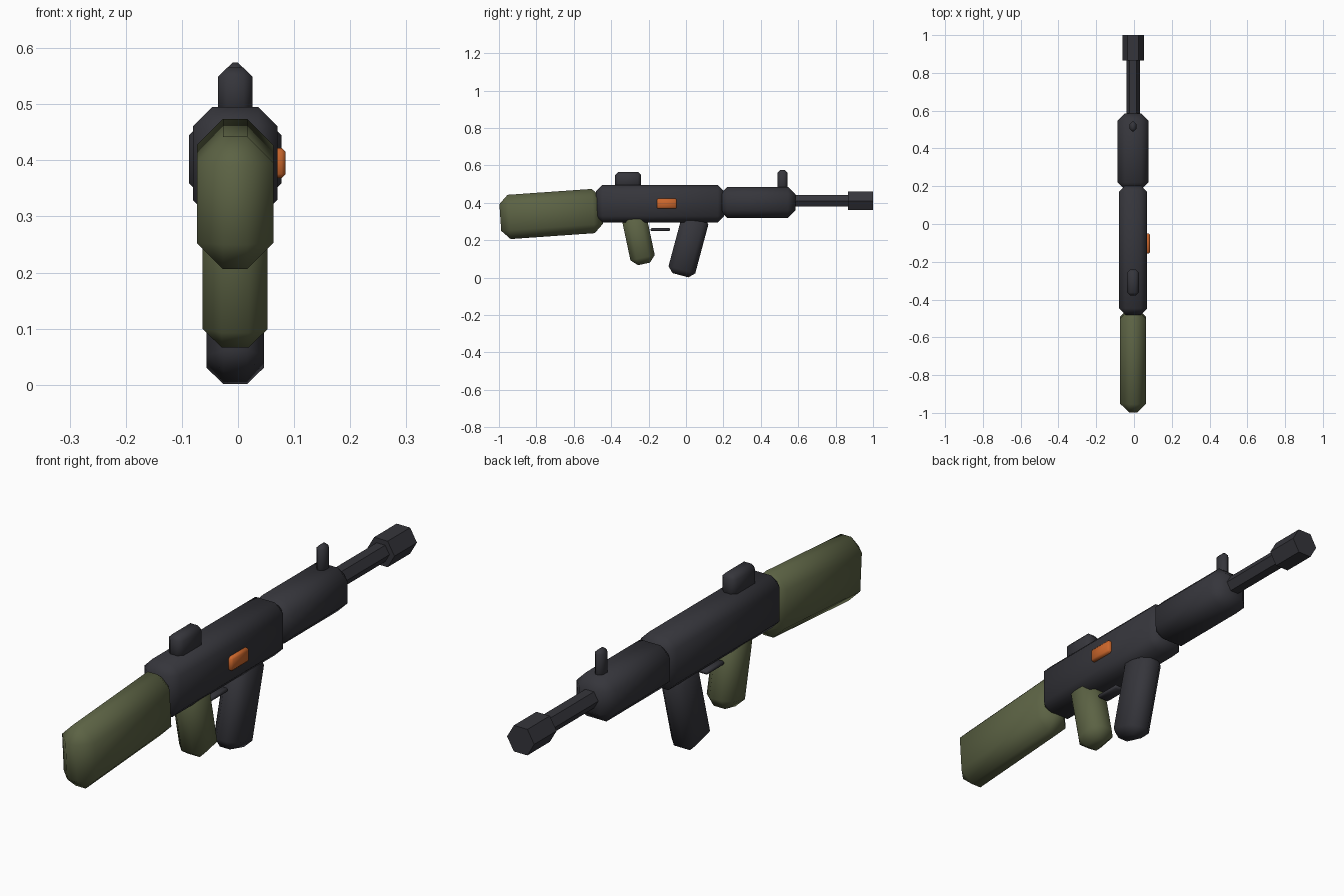
import bpy
import bmesh
from math import radians, pi
from mathutils import Matrix, Vector

default = bpy.data.objects.get("Cube")
if default:
    bpy.data.objects.remove(default, do_unlink=True)

MID = -0.005  # the side button offsets the centre line slightly


def make_material(name, rgb):
    mat = bpy.data.materials.new(name)
    mat.use_nodes = True
    colour = (*rgb, 1.0)
    mat.diffuse_color = colour
    mat.node_tree.nodes["Principled BSDF"].inputs["Base Color"].default_value = colour
    return mat


metal = make_material("dark metal", (0.036, 0.036, 0.044))
olive = make_material("olive green", (0.107, 0.124, 0.058))
orange = make_material("orange", (0.60, 0.135, 0.025))


def finish(name, bm, mat, location, tilt=0):
    bmesh.ops.recalc_face_normals(bm, faces=bm.faces)
    mesh = bpy.data.meshes.new(name)
    bm.to_mesh(mesh)
    bm.free()
    mesh.materials.append(mat)
    obj = bpy.data.objects.new(name, mesh)
    obj.location = location
    obj.rotation_euler.x = radians(tilt)
    bpy.context.collection.objects.link(obj)
    bpy.ops.object.select_all(action="DESELECT")
    obj.select_set(True)
    bpy.context.view_layer.objects.active = obj
    bpy.ops.object.shade_smooth_by_angle(angle=radians(50))
    return obj


def block(name, mat, size, centre, bevel, tilt=0):
    """Chamfered box, tilted about the x axis."""
    bm = bmesh.new()
    bmesh.ops.create_cube(bm, size=1, matrix=Matrix.Diagonal((*size, 1)))
    bmesh.ops.bevel(bm, geom=list(bm.edges), offset=bevel, segments=1,
                    affect="EDGES", clamp_overlap=True)
    return finish(name, bm, mat, Vector(centre), tilt)


def hex_tube(name, mat, radius, y0, y1, z):
    """Six-sided rod along y with its corners pointing sideways."""
    bm = bmesh.new()
    bmesh.ops.create_cone(bm, cap_ends=True, segments=6, radius1=radius,
                          radius2=radius, depth=y1 - y0,
                          matrix=Matrix.Rotation(pi / 2, 4, "X"))
    # Put a corner on the x axis whatever the starting angle
    if max(v.co.x for v in bm.verts) < radius * 0.95:
        bmesh.ops.rotate(bm, verts=bm.verts, cent=(0, 0, 0),
                         matrix=Matrix.Rotation(pi / 6, 3, "Y"))
    return finish(name, bm, mat, Vector((MID, (y0 + y1) / 2, z)))


# Main body and fore-end
block("receiver", metal, (0.15, 0.685, 0.2), (MID, -0.138, 0.395), 0.034)
block("handguard", metal, (0.165, 0.405, 0.165), (MID, 0.383, 0.402), 0.04)

# Barrel and muzzle
hex_tube("barrel", metal, 0.036, 0.54, 0.9, 0.41)
hex_tube("muzzle", metal, 0.057, 0.865, 1.0, 0.41)

# Shoulder stock, grip and magazine
block("stock", olive, (0.137, 0.545, 0.237), (MID, -0.721, 0.34), 0.047, 4)
block("grip", olive, (0.116, 0.133, 0.28), (MID, -0.254, 0.21), 0.034, 12)
block("magazine", metal, (0.102, 0.148, 0.33), (MID, 0.013, 0.172), 0.03, -15)

# Trigger bar
block("trigger_bar", metal, (0.05, 0.105, 0.016), (MID, -0.137, 0.257), 0.005)

# Sights
block("rear_sight", metal, (0.062, 0.138, 0.09), (MID, -0.31, 0.52), 0.016)
block("front_sight", metal, (0.036, 0.052, 0.12), (MID, 0.516, 0.514), 0.013)

# Side button on the left only
block("side_button", orange, (0.03, 0.106, 0.053), (0.07, -0.103, 0.395), 0.007)
